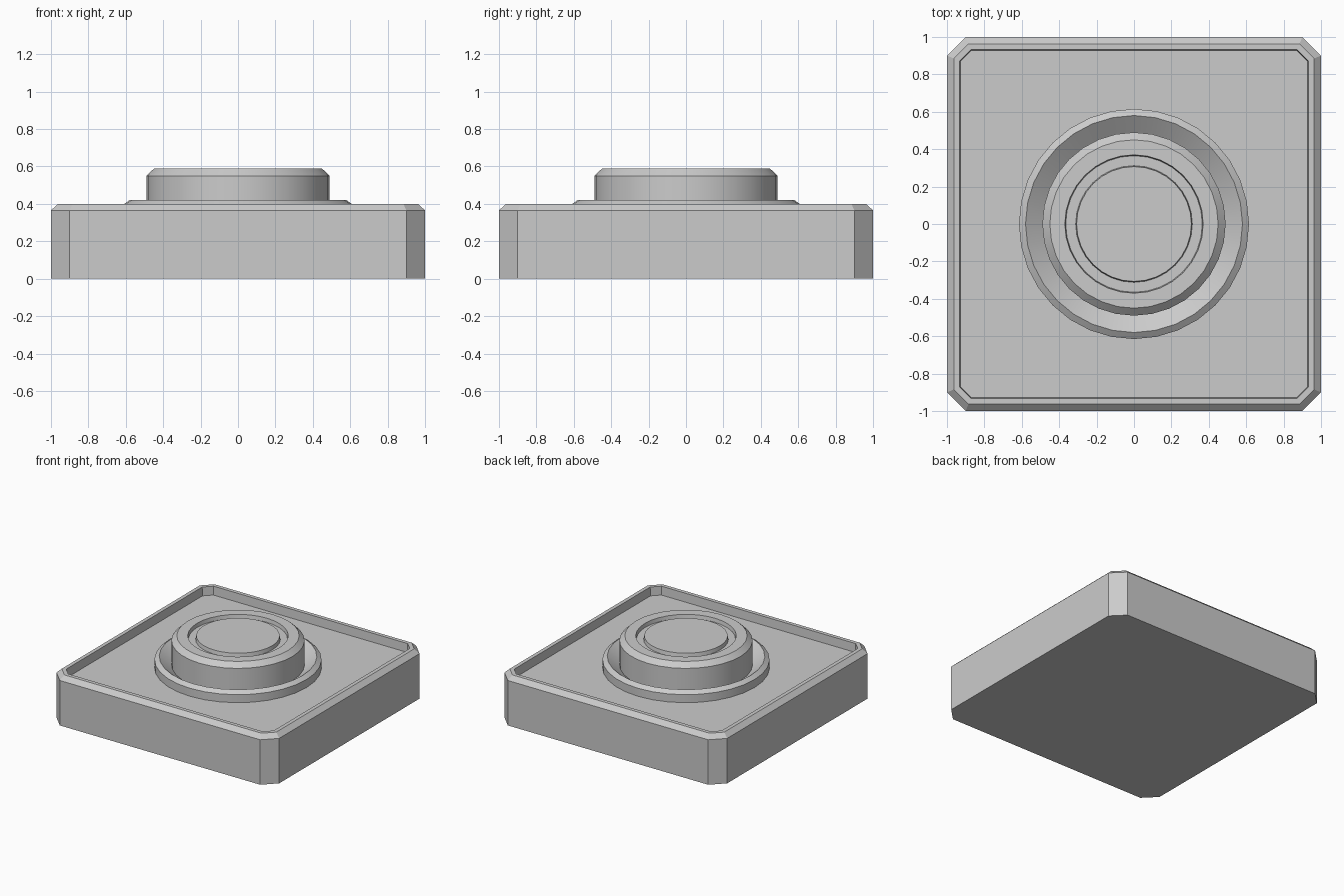
import bpy, bmesh, math

if "Cube" in bpy.data.objects:
    bpy.data.objects.remove(bpy.data.objects["Cube"])


def loft(name, rings, cap_bottom=True, cap_top=True):
    """Skin a stack of equal-length point rings into one object."""
    bm = bmesh.new()
    loops = [[bm.verts.new(p) for p in ring] for ring in rings]
    n = len(loops[0])
    for a, b in zip(loops, loops[1:]):
        for i in range(n):
            j = (i + 1) % n
            bm.faces.new((a[i], a[j], b[j], b[i]))
    if cap_bottom:
        bm.faces.new(loops[0][::-1])
    if cap_top:
        bm.faces.new(loops[-1])
    bmesh.ops.recalc_face_normals(bm, faces=bm.faces)
    mesh = bpy.data.meshes.new(name)
    bm.to_mesh(mesh)
    bm.free()
    obj = bpy.data.objects.new(name, mesh)
    bpy.context.collection.objects.link(obj)
    bpy.ops.object.select_all(action='DESELECT')
    obj.select_set(True)
    bpy.context.view_layer.objects.active = obj
    bpy.ops.object.shade_smooth_by_angle(angle=math.radians(30))
    return obj


def octagon(inset, z):
    """Square ring with cut corners, offset evenly inwards."""
    h = 1 - inset
    c = h - (0.1 - inset * (2 - math.sqrt(2)))
    return [(h, -c, z), (h, c, z), (c, h, z), (-c, h, z),
            (-h, c, z), (-h, -c, z), (-c, -h, z), (c, -h, z)]


def circle(r, z, n=32):
    return [(r * math.cos(2 * math.pi * i / n), r * math.sin(2 * math.pi * i / n), z)
            for i in range(n)]


FLOOR = 0.33

# Square base tray: bevelled rim around a sunken floor
loft("base_tray", [octagon(i, z) for i, z in
                   [(0, 0), (0, 0.365), (0.037, 0.4), (0.068, 0.4), (0.072, FLOOR)]])

# Collar around the button, its inner side sloping down to the button
loft("collar", [circle(r, z) for r, z in
                [(0.615, FLOOR), (0.615, 0.395), (0.58, 0.42), (0.485, 0.35)]],
     cap_bottom=False, cap_top=False)

# Round button with bevelled edge and a ring groove in its top
loft("button", [circle(r, z) for r, z in
                [(0.49, FLOOR), (0.49, 0.55), (0.45, 0.588), (0.37, 0.588),
                 (0.365, 0.558), (0.312, 0.558), (0.307, 0.588)]],
     cap_bottom=False)
